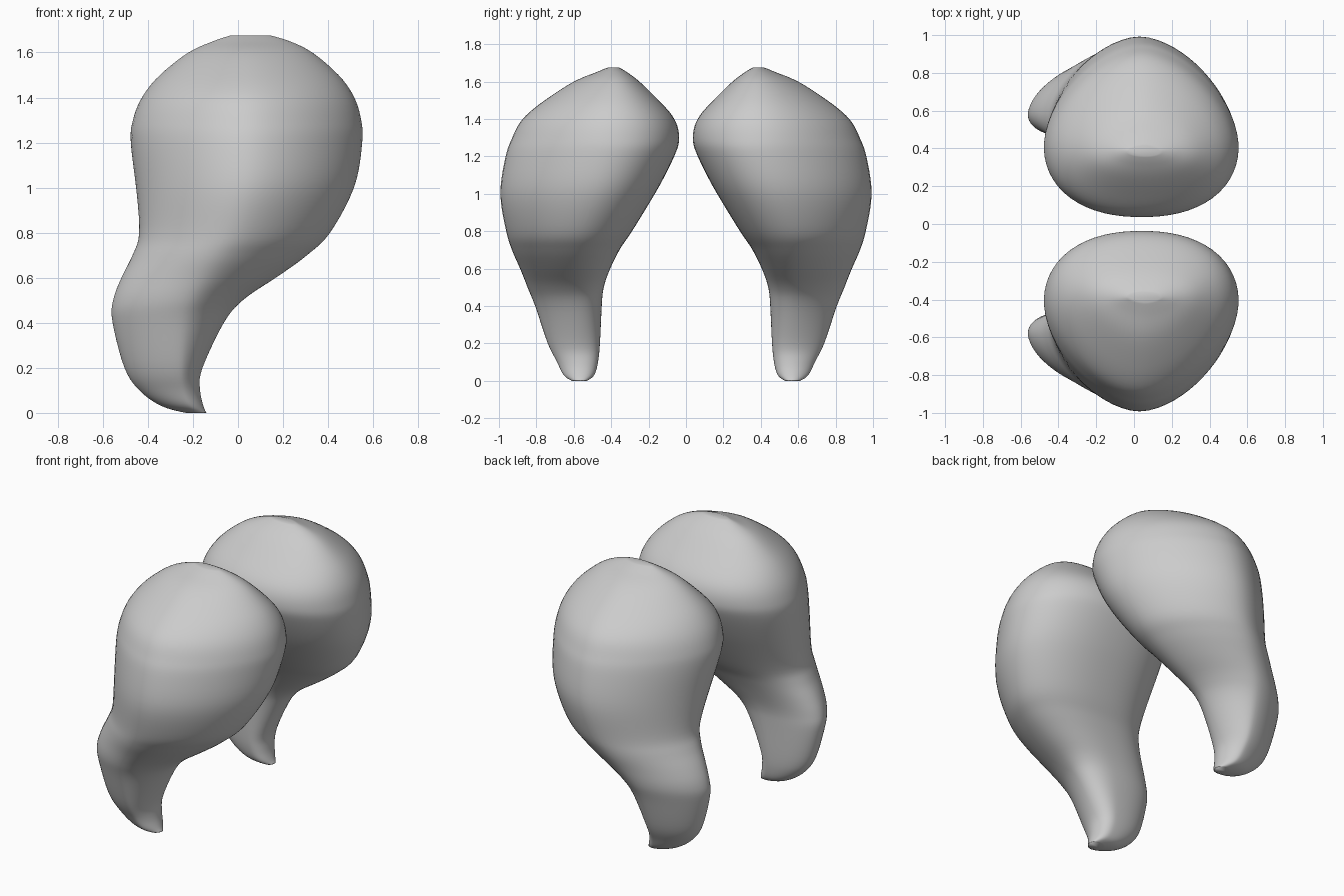
import bpy, bmesh, math

# Horizontal stations: z, x min, x max, y inner, y outer, x of outer ridge, y of widest point
ROWS = [
    (0.000, -0.23, -0.14, 0.530, 0.610, -0.18, 0.570),
    (0.030, -0.34, -0.153, 0.490, 0.655, -0.22, 0.570),
    (0.100, -0.44, -0.168, 0.470, 0.690, -0.25, 0.570),
    (0.200, -0.505, -0.16, 0.460, 0.740, -0.26, 0.575),
    (0.400, -0.560, -0.06, 0.450, 0.810, -0.25, 0.580),
    (0.500, -0.557, 0.02, 0.440, 0.850, -0.22, 0.590),
    (0.600, -0.520, 0.17, 0.405, 0.890, -0.15, 0.590),
    (0.700, -0.470, 0.31, 0.355, 0.935, -0.08, 0.580),
    (0.800, -0.440, 0.41, 0.290, 0.965, -0.02, 0.560),
    (1.000, -0.455, 0.52, 0.165, 1.000, 0.03, 0.490),
    (1.200, -0.480, 0.555, 0.060, 0.970, 0.04, 0.430),
    (1.300, -0.470, 0.55, 0.035, 0.935, 0.04, 0.420),
    (1.400, -0.430, 0.52, 0.060, 0.880, 0.04, 0.410),
    (1.500, -0.350, 0.45, 0.145, 0.760, 0.05, 0.400),
    (1.600, -0.220, 0.33, 0.250, 0.600, 0.05, 0.390),
    (1.650, -0.110, 0.23, 0.315, 0.480, 0.06, 0.390),
    (1.676, -0.030, 0.14, 0.360, 0.415, 0.06, 0.388),
]
STEPS, SIDES = 5, 64


def catmull(a, b, c, d, t):
    return [0.5 * (2 * q + (r - p) * t + (2 * p - 5 * q + 4 * r - s) * t * t
                   + (3 * q - p - 3 * r + s) * t ** 3)
            for p, q, r, s in zip(a, b, c, d)]


def smooth_rows():
    out, n = [], len(ROWS)
    for i in range(n - 1):
        quad = [ROWS[min(max(i + k, 0), n - 1)] for k in (-1, 0, 1, 2)]
        out += [catmull(*quad, s / STEPS) for s in range(STEPS)]
    return out + [ROWS[-1]]


def section(row):
    # Rounded section: pointed on the outer side, fuller on the inner side
    z, x0, x1, y0, y1, xr, yw = row
    pts = []
    for k in range(SIDES):
        a = 2 * math.pi * k / SIDES
        c, s = math.cos(a), math.sin(a)
        p = 1.65 if s > 0 else 2.3
        r = (abs(c) ** p + abs(s) ** p) ** (-1 / p)
        pts.append((xr + r * c * ((x1 - xr) if c > 0 else (xr - x0)),
                    yw + r * s * ((y1 - yw) if s > 0 else (yw - y0)), z))
    return pts


# Loft one haunch
bm = bmesh.new()
rings = [[bm.verts.new(p) for p in section(r)] for r in smooth_rows()]
for a, b in zip(rings, rings[1:]):
    for k in range(SIDES):
        j = (k + 1) % SIDES
        bm.faces.new((a[k], a[j], b[j], b[k]))
bm.faces.new(rings[0][::-1])
bm.faces.new(rings[-1])

# Relax the surface slightly, leaving the caps in place
inner = [v for ring in rings[1:-1] for v in ring]
for _ in range(4):
    bmesh.ops.smooth_vert(bm, verts=inner, factor=0.5,
                          use_axis_x=True, use_axis_y=True, use_axis_z=False)

mesh = bpy.data.meshes.new("haunches")
bm.to_mesh(mesh)
bm.free()
for f in mesh.polygons:
    f.use_smooth = True
obj = bpy.data.objects.new("haunches", mesh)
bpy.context.collection.objects.link(obj)

# Mirror to the other side
m = obj.modifiers.new("mirror", 'MIRROR')
m.use_axis = (False, True, False)
m.use_mirror_merge = False
